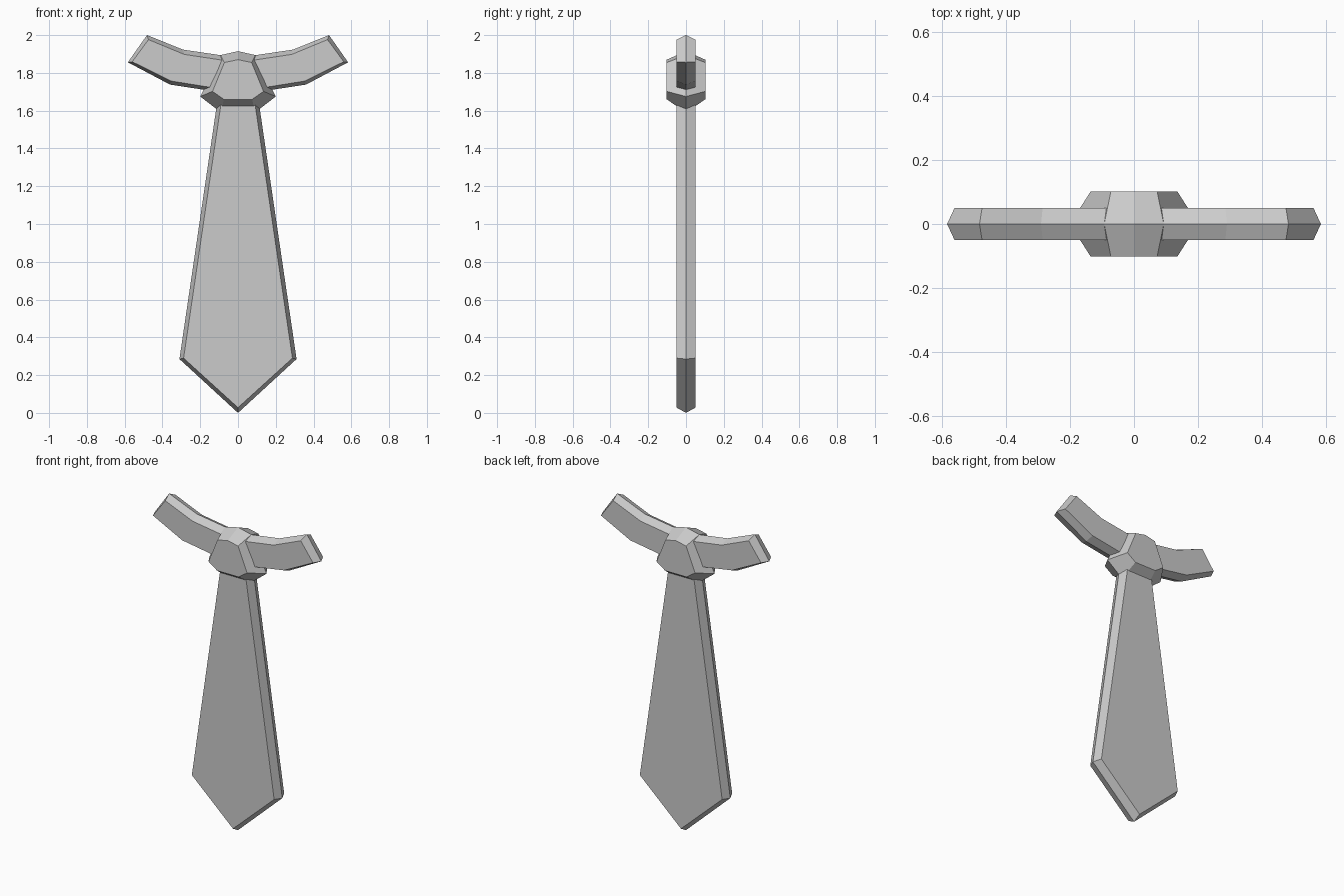
import bpy, bmesh

if "Cube" in bpy.data.objects:
    bpy.data.objects.remove(bpy.data.objects["Cube"])


def bevelled_slab(name, outer, inner, depth):
    """Solid with a wide outline at y=0 tapering to a smaller outline at both faces."""
    bm = bmesh.new()
    rings = [[bm.verts.new((x, y, z)) for x, z in pts]
             for pts, y in ((inner, -depth), (outer, 0), (inner, depth))]
    bm.faces.new(rings[0])
    bm.faces.new(rings[2])
    n = len(outer)
    for a, b in zip(rings, rings[1:]):
        for i in range(n):
            j = (i + 1) % n
            bm.faces.new((a[i], a[j], b[j], b[i]))
    bmesh.ops.recalc_face_normals(bm, faces=bm.faces)
    mesh = bpy.data.meshes.new(name)
    bm.to_mesh(mesh)
    bm.free()
    obj = bpy.data.objects.new(name, mesh)
    bpy.context.collection.objects.link(obj)
    return obj


def flip(pts):
    return [(-x, z) for x, z in pts]


def symmetric(half):
    """Complete a right-hand profile with its mirrored points."""
    return half + [(-x, z) for x, z in reversed(half) if x > 0]


# Hanging blade with pointed tip
bevelled_slab("tie_blade",
              symmetric([(0, 0.0), (0.31, 0.285), (0.108, 1.66)]),
              symmetric([(0, 0.028), (0.288, 0.29), (0.088, 1.65)]), 0.05)

# Thick faceted knot
bevelled_slab("tie_knot",
              symmetric([(0, 1.915), (0.093, 1.894), (0.2, 1.675), (0.09, 1.59)]),
              symmetric([(0, 1.87), (0.072, 1.855), (0.135, 1.702), (0.075, 1.66)]), 0.102)

# Curved neck bands on both sides
outer = [(0.08, 1.892), (0.29, 1.923), (0.482, 2.0), (0.583, 1.856), (0.36, 1.738), (0.13, 1.703)]
inner = [(0.08, 1.867), (0.285, 1.898), (0.474, 1.976), (0.56, 1.859), (0.355, 1.757), (0.13, 1.721)]
bevelled_slab("neck_band_right", outer, inner, 0.05)
bevelled_slab("neck_band_left", flip(outer), flip(inner), 0.05)
